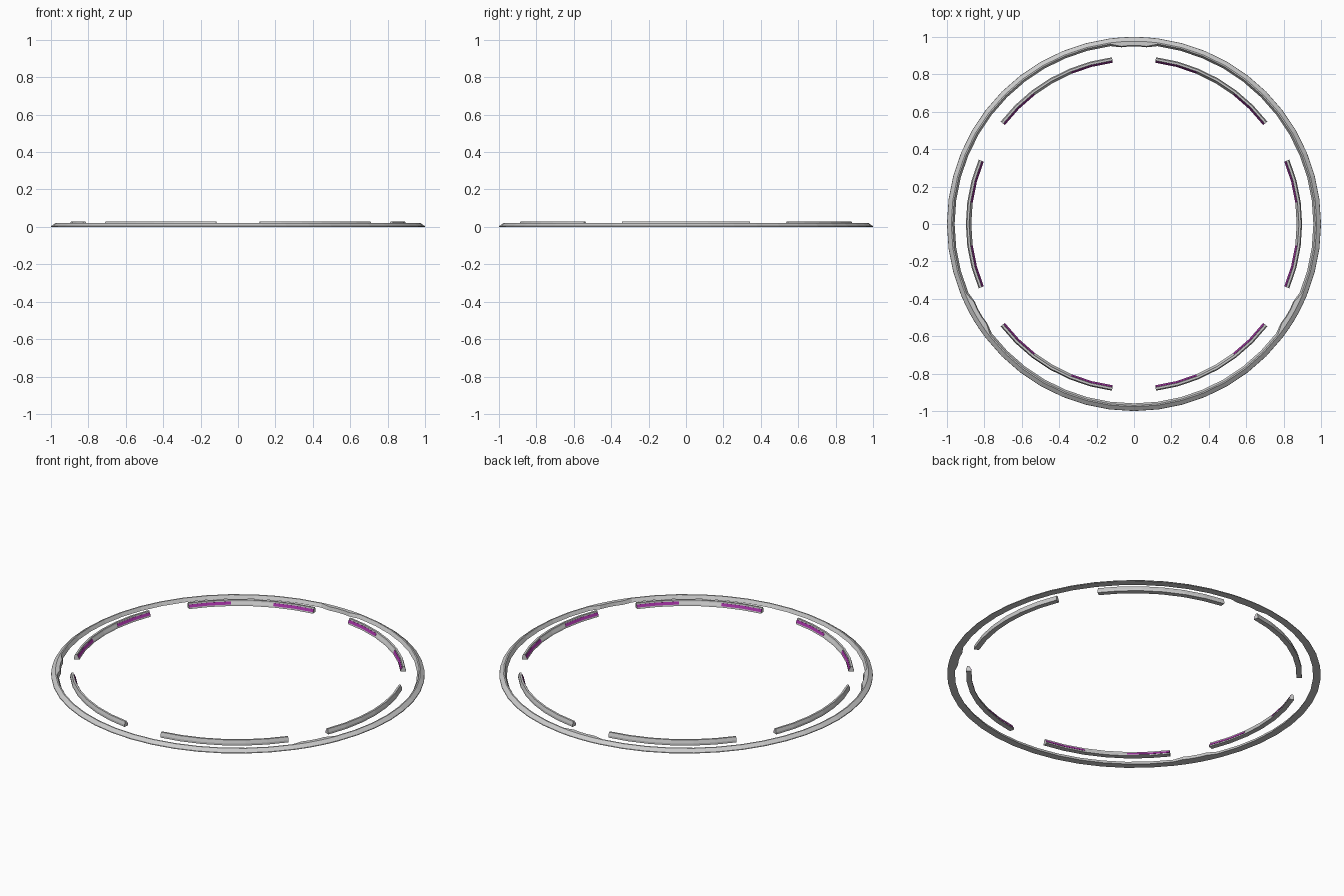
import bpy, bmesh
from math import sin, cos, radians

if "Cube" in bpy.data.objects:
    bpy.data.objects.remove(bpy.data.objects["Cube"])

STEP = 7.5


def loft(name, sections, closed, mat=None):
    """Join (angle in degrees, [(radius, z), ...]) sections into a swept solid."""
    bm = bmesh.new()
    loops = [[bm.verts.new((r * cos(radians(a)), r * sin(radians(a)), z)) for r, z in prof]
             for a, prof in sections]
    n, m = len(loops), len(loops[0])
    for i in range(n if closed else n - 1):
        p, q = loops[i], loops[(i + 1) % n]
        for j in range(m):
            k = (j + 1) % m
            bm.faces.new((p[j], q[j], q[k], p[k]))
    if not closed:
        bm.faces.new(loops[0])
        bm.faces.new(loops[-1][::-1])
    bmesh.ops.recalc_face_normals(bm, faces=bm.faces)
    me = bpy.data.meshes.new(name)
    bm.to_mesh(me)
    bm.free()
    ob = bpy.data.objects.new(name, me)
    bpy.context.collection.objects.link(ob)
    if mat:
        me.materials.append(mat)
    return ob


def sweep(name, start, end, profile, mat=None):
    count = round((end - start) / STEP)
    return loft(name, [(start + i * STEP, profile) for i in range(count + 1)], False, mat)


purple = bpy.data.materials.new("purple")
purple.diffuse_color = (0.35, 0.03, 0.35, 1)
purple.use_nodes = True
purple.node_tree.nodes["Principled BSDF"].inputs["Base Color"].default_value = purple.diffuse_color

# outer ring with three inward tabs
tab = {-4: 0.949, -1.3: 0.952, 1.3: 0.952, 4: 0.949}
inner = {i * STEP: (0.97, 0.959) for i in range(48)}
for centre in (90, 210, 330):
    inner.pop(centre)
    for offset, r in tab.items():
        inner[centre + offset] = (r + 0.003, r - 0.002)
sections = [(a, [(1.0, 0), (0.999, 0.004), (0.977, 0.02), (top, 0.02), (low, 0)])
            for a, (top, low) in sorted(inner.items())]
loft("outer_ring", sections, True)

# six inner arcs, each with two purple inlays near its ends
arc_profile = [(0.899, 0), (0.899, 0.012), (0.893, 0.03), (0.882, 0.03),
               (0.880, 0.022), (0.872, 0.008), (0.870, 0)]
inlay_profile = [(0.8805, 0.022), (0.8785, 0.0225), (0.8705, 0.0085), (0.8735, 0.008)]
for i in range(6):
    c = i * 60
    sweep(f"inner_arc_{i + 1}", c - 22.5, c + 22.5, arc_profile)
    sweep(f"inlay_{i + 1}_a", c - 22.5, c - 7.5, inlay_profile, purple)
    sweep(f"inlay_{i + 1}_b", c + 7.5, c + 22.5, inlay_profile, purple)
